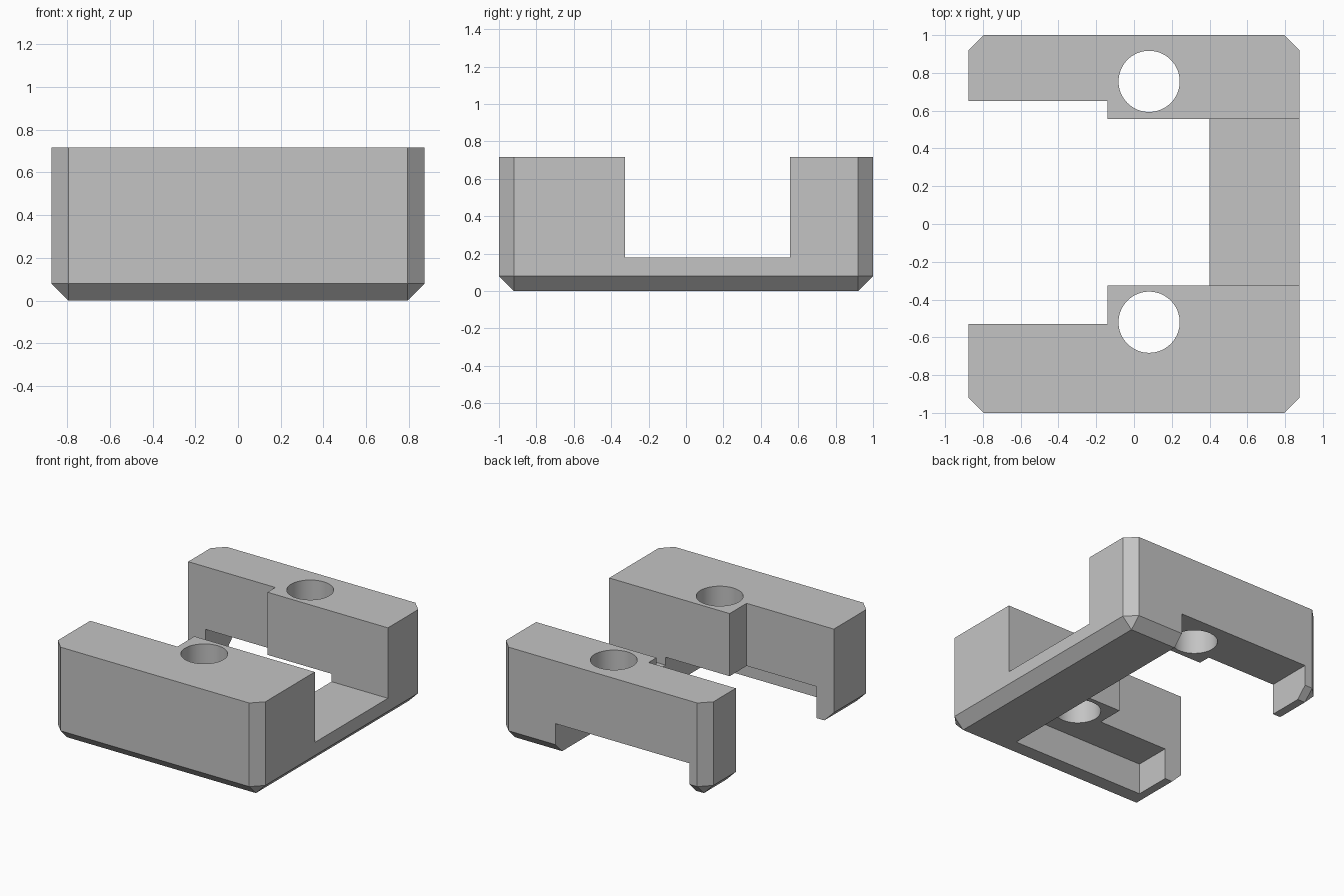
import bpy
import bmesh
from math import radians

if "Cube" in bpy.data.objects:
    bpy.data.objects.remove(bpy.data.objects["Cube"], do_unlink=True)

HX, HY, TOP, CH = 0.875, 1.0, 0.717, 0.08   # half sizes, height, chamfer
BRIDGE_X, BRIDGE_TOP = 0.4, 0.18
INNER_FRONT, INNER_BACK = -0.325, 0.555     # channel walls
POCKET_X, POCKET_TOP = -0.73, 0.24

grey = bpy.data.materials.new("plain grey")
grey.use_nodes = True
grey.diffuse_color = (0.55, 0.55, 0.55, 1)
grey.node_tree.nodes["Principled BSDF"].inputs["Base Color"].default_value = (0.55, 0.55, 0.55, 1)


def make_object(name, bm):
    bmesh.ops.recalc_face_normals(bm, faces=bm.faces)
    mesh = bpy.data.meshes.new(name)
    bm.to_mesh(mesh)
    bm.free()
    mesh.materials.append(grey)
    obj = bpy.data.objects.new(name, mesh)
    bpy.context.collection.objects.link(obj)
    return obj


def prism(name, outline, z0, z1):
    """Extrude a plan outline from z0 to z1."""
    bm = bmesh.new()
    face = bm.faces.new([bm.verts.new((x, y, z0)) for x, y in outline])
    new = bmesh.ops.extrude_face_region(bm, geom=[face])["geom"]
    verts = [v for v in new if isinstance(v, bmesh.types.BMVert)]
    bmesh.ops.translate(bm, vec=(0, 0, z1 - z0), verts=verts)
    return make_object(name, bm)


def box(name, x0, x1, y0, y1, z0, z1):
    return prism(name, [(x0, y0), (x1, y0), (x1, y1), (x0, y1)], z0, z1)


def hole(name, x, y, radius):
    bm = bmesh.new()
    bmesh.ops.create_cone(bm, cap_ends=True, segments=64, radius1=radius, radius2=radius, depth=4)
    bmesh.ops.translate(bm, vec=(x, y, 0), verts=bm.verts)
    return make_object(name, bm)


# Block with chamfered vertical corners and chamfered bottom edges
bm = bmesh.new()
for sx in (-1, 1):
    for sy in (-1, 1):
        for z in (CH, TOP):
            bm.verts.new((sx * HX, sy * (HY - CH), z))
            bm.verts.new((sx * (HX - CH), sy * HY, z))
        bm.verts.new((sx * (HX - CH), sy * (HY - CH), 0))
bmesh.ops.convex_hull(bm, input=bm.verts)
bmesh.ops.dissolve_limit(bm, angle_limit=radians(1), verts=bm.verts, edges=bm.edges)
block = make_object("clamp_block", bm)

# Stepped channel open at one end, bridge clearance, underside pockets, bolt holes
channel = [(-2, -0.53), (-0.14, -0.53), (-0.14, INNER_FRONT), (BRIDGE_X, INNER_FRONT),
           (BRIDGE_X, INNER_BACK), (-0.14, INNER_BACK), (-0.14, 0.65), (-2, 0.65)]
cutters = [
    prism("channel_cutter", channel, -1, 2),
    box("bridge_cutter", 0.2, 2, INNER_FRONT, INNER_BACK, BRIDGE_TOP, 2),
    box("front_pocket_cutter", POCKET_X, BRIDGE_X, -0.81, -0.1, -1, POCKET_TOP),
    box("back_pocket_cutter", POCKET_X, BRIDGE_X, 0.3, 2, -1, POCKET_TOP),
    hole("front_hole_cutter", 0.08, -0.52, 0.162),
    hole("back_hole_cutter", 0.08, 0.755, 0.162),
]

bpy.ops.object.select_all(action="DESELECT")
block.select_set(True)
bpy.context.view_layer.objects.active = block
for cutter in cutters:
    cutter.hide_render = True
    mod = block.modifiers.new(cutter.name, "BOOLEAN")
    mod.operation = "DIFFERENCE"
    mod.solver = "EXACT"
    mod.object = cutter
    bpy.ops.object.modifier_apply(modifier=mod.name)
    bpy.data.objects.remove(cutter, do_unlink=True)

bpy.ops.object.shade_smooth_by_angle(angle=radians(20))
